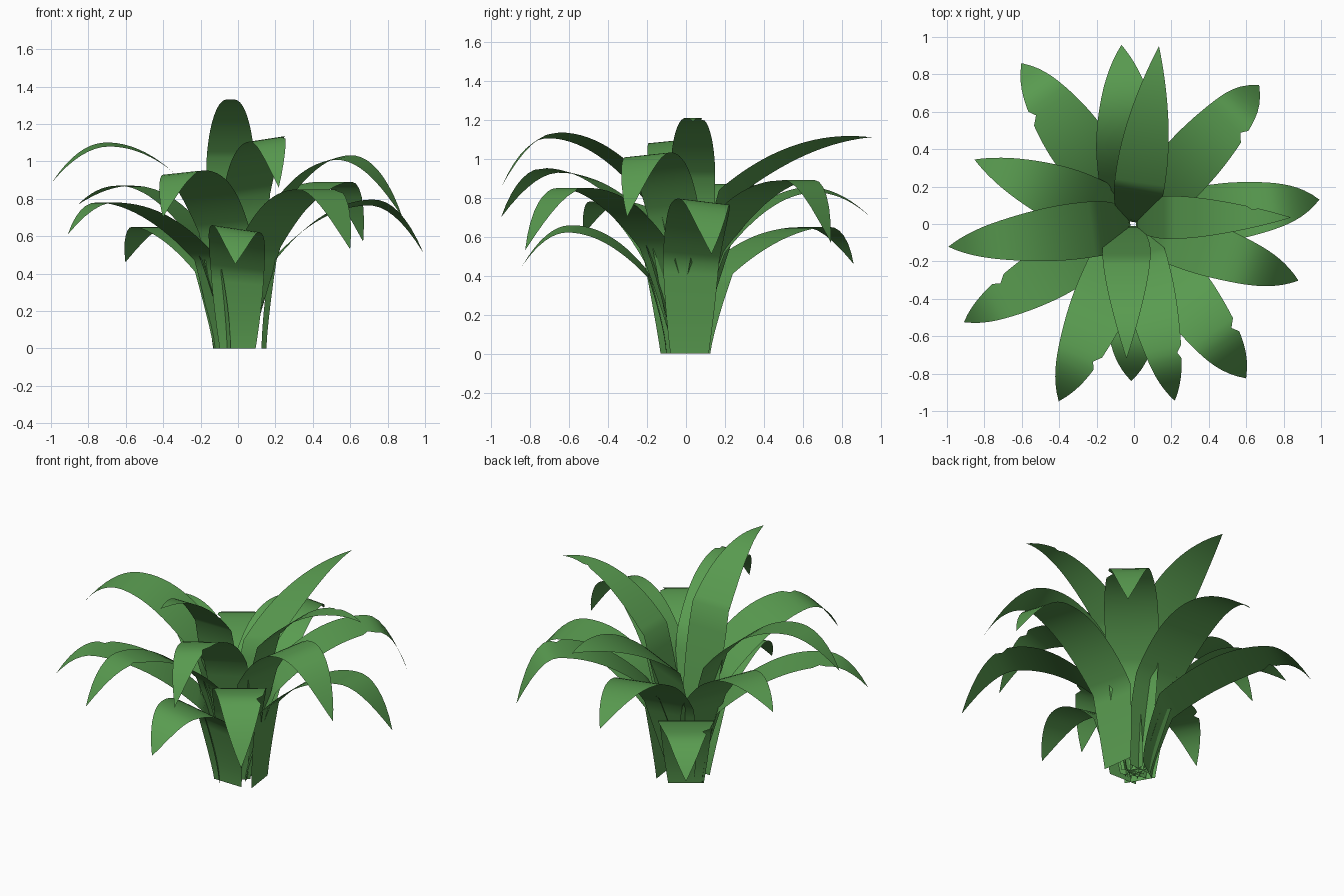
import bpy
import bmesh
from math import cos, sin, radians
from mathutils import Vector

cube = bpy.data.objects.get("Cube")
if cube:
    bpy.data.objects.remove(cube, do_unlink=True)

# Single leaf green
green = bpy.data.materials.new("leaf_green")
green.use_nodes = True
color = (0.10, 0.33, 0.08, 1.0)
green.diffuse_color = color
green.node_tree.nodes["Principled BSDF"].inputs["Base Color"].default_value = color

STEM_STEPS = 8
ARCH_STEPS = 22
KNEE_RADIUS = 0.19


def leaf_path(base_radius, peak_radius, peak_height, tip_radius, tip_height):
    """Radius and height pairs: a steep stalk, then an arch that droops to the tip."""
    drop = 0.24 if peak_height < 0.7 else 0.31
    points = []
    for i in range(STEM_STEPS):
        u = i / STEM_STEPS
        radius = base_radius + (KNEE_RADIUS - base_radius) * u ** 1.4
        points.append(Vector((radius, (peak_height - drop) * u)))
    for i in range(ARCH_STEPS + 1):
        radius = KNEE_RADIUS + (tip_radius - KNEE_RADIUS) * i / ARCH_STEPS
        if radius <= peak_radius:
            u = (peak_radius - radius) / (peak_radius - KNEE_RADIUS)
            height = peak_height - drop * u * u
        else:
            u = (radius - peak_radius) / (tip_radius - peak_radius)
            height = peak_height - (peak_height - tip_height) * u * u
        points.append(Vector((radius, height)))
    return points


def half_width(s, base_ratio):
    """Blade outline: widens from the stalk, then tapers convexly to a point."""
    if s < 0.55:
        u = s / 0.55
        return base_ratio + (1 - base_ratio) * u * (2 - u)
    u = (s - 0.55) / 0.45
    return 1 - u * u


def make_leaf(name, angle, base_radius, peak, tip, width, tilt=0.0, notch=0, shift=0.0):
    path = leaf_path(base_radius, *peak, *tip)
    lengths = [0.0]
    for a, b in zip(path, path[1:]):
        lengths.append(lengths[-1] + (b - a).length)

    outward = Vector((cos(radians(angle)), sin(radians(angle)), 0))
    sideways = Vector((-outward.y, outward.x, 0))
    base_ratio = 0.64 if base_radius > 0.06 else 0.45
    torn_ring = STEM_STEPS + int(ARCH_STEPS * 0.72)

    bm = bmesh.new()
    previous = None
    for i, (point, length) in enumerate(zip(path, lengths)):
        s = length / lengths[-1]
        centre = outward * point.x + sideways * shift + Vector((0, 0, point.y))
        if i == len(path) - 1:
            end = bm.verts.new(centre)
            bm.faces.new((previous[0], previous[1], end))
            break
        ring = []
        for side in (-1, 1):
            offset = side * width / 2 * half_width(s, base_ratio)
            if side == notch and i == torn_ring:
                offset *= 0.75
            # The roll grows along the stalk, so the foot stays level
            lift = offset * tilt * min(1, s * 2)
            ring.append(bm.verts.new(centre + sideways * offset + Vector((0, 0, lift))))
        if previous:
            bm.faces.new((previous[0], previous[1], ring[1], ring[0]))
        previous = ring
    bmesh.ops.recalc_face_normals(bm, faces=bm.faces)
    bm.normal_update()
    # Upper side of the blade faces the sky
    if sum(f.normal.z * f.calc_area() for f in bm.faces) < 0:
        bmesh.ops.reverse_faces(bm, faces=bm.faces)
    for face in bm.faces:
        face.smooth = True
    mesh = bpy.data.meshes.new(name)
    bm.to_mesh(mesh)
    bm.free()
    mesh.materials.append(green)
    leaf = bpy.data.objects.new(name, mesh)
    bpy.context.collection.objects.link(leaf)


# Upright inner leaves
make_leaf("inner_leaf_front", -90, 0.01, (0.66, 1.33), (0.72, 1.33), 0.26, shift=-0.04)
make_leaf("inner_leaf_left", 0, 0.01, (0.72, 1.21), (0.84, 1.19), 0.23, notch=1, shift=0.035)
make_leaf("inner_leaf_front_left", -77, 0.02, (0.70, 1.12), (0.97, 0.86), 0.27, tilt=0.15, notch=1)
make_leaf("inner_leaf_back", 82, 0.01, (0.94, 1.11), (0.96, 1.11), 0.27, tilt=-0.3)
make_leaf("inner_leaf_right", 187, 0.02, (0.70, 1.09), (1.0, 0.89), 0.30, tilt=-0.1)

# Arching middle leaves
make_leaf("middle_leaf_left", -19, 0.03, (0.60, 1.02), (0.93, 0.70), 0.29, tilt=0.1)
make_leaf("middle_leaf_front_right", -113, 0.04, (0.75, 0.94), (1.03, 0.70), 0.31, tilt=0.1, notch=1)
make_leaf("middle_leaf_back_left", 48, 0.03, (0.78, 0.89), (1.0, 0.57), 0.31, notch=-1)
make_leaf("middle_leaf_right", 158, 0.04, (0.65, 0.87), (0.92, 0.77), 0.31)
make_leaf("middle_leaf_front_left", -54, 0.03, (0.72, 0.85), (1.02, 0.53), 0.31, notch=1)
make_leaf("middle_leaf_back", 94, 0.05, (0.65, 0.84), (0.96, 0.69), 0.35, tilt=0.1)

# Low outer leaves
make_leaf("outer_leaf_left", 7.5, 0.14, (0.72, 0.78), (1.0, 0.51), 0.31, tilt=-0.12)
make_leaf("outer_leaf_right", 210, 0.1, (0.82, 0.78), (1.05, 0.61), 0.29, notch=-1)
make_leaf("outer_leaf_front", -91, 0.1, (0.60, 0.64), (0.84, 0.45), 0.30, tilt=-0.15)
make_leaf("outer_leaf_back_right", 125, 0.08, (0.82, 0.65), (1.05, 0.46), 0.32, notch=1)
